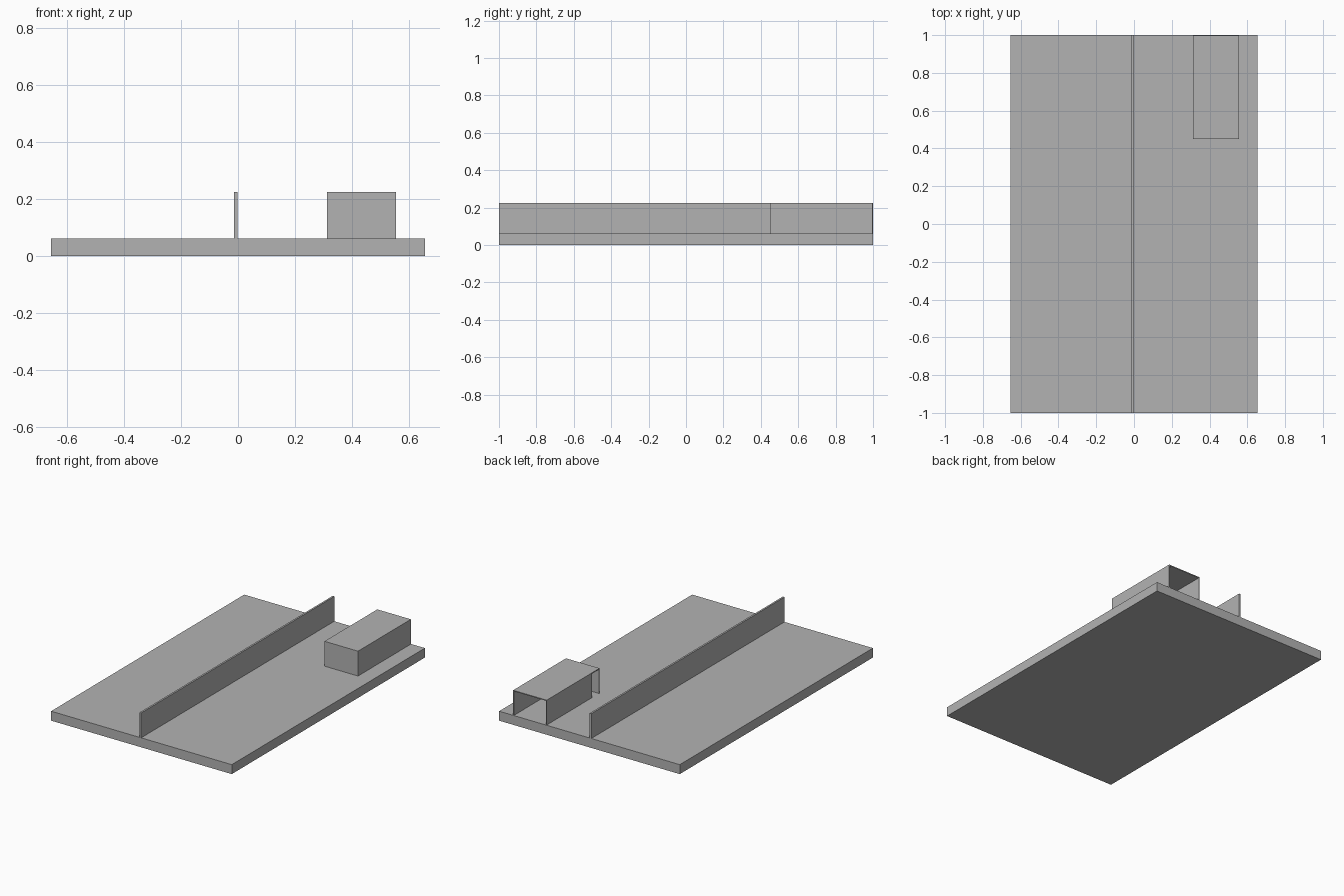
import bpy
from mathutils import Vector

if "Cube" in bpy.data.objects:
    bpy.data.objects.remove(bpy.data.objects["Cube"], do_unlink=True)

# One plain grey for everything
GREY = (0.45, 0.45, 0.45, 1.0)
grey = bpy.data.materials.new("plain grey")
grey.use_nodes = True
grey.diffuse_color = GREY
grey.node_tree.nodes["Principled BSDF"].inputs["Base Color"].default_value = GREY


def box(name, low, high):
    """Box spanning two opposite corners."""
    low, high = Vector(low), Vector(high)
    bpy.ops.mesh.primitive_cube_add(size=1, location=(low + high) / 2)
    obj = bpy.context.object
    obj.name = name
    obj.scale = high - low
    bpy.ops.object.transform_apply(location=False, rotation=False, scale=True)
    obj.data.materials.append(grey)
    return obj


BASE_TOP, TOP = 0.062, 0.225
LEFT, RIGHT = 0.555, 0.312
FRONT, BACK = 0.45, 0.997
WALL = 0.006
DOORWAY = 0.08

# Base slab and the long divider standing on it
box("base_slab", (-0.655, -1, 0), (0.655, 1, BASE_TOP))
box("divider_wall", (-0.014, -1, BASE_TOP), (-0.002, 1, TOP))

# Thin-walled room, open at the back, with a doorway beside its front wall
under_roof = TOP - WALL
box("room_roof", (RIGHT, FRONT, under_roof), (LEFT, BACK, TOP))
box("room_front_wall", (RIGHT, FRONT, BASE_TOP), (LEFT, FRONT + WALL, under_roof))
box("room_left_wall", (LEFT - WALL, FRONT + WALL, BASE_TOP), (LEFT, BACK, under_roof))
box("room_right_wall", (RIGHT, FRONT + DOORWAY, BASE_TOP), (RIGHT + WALL, BACK, under_roof))
